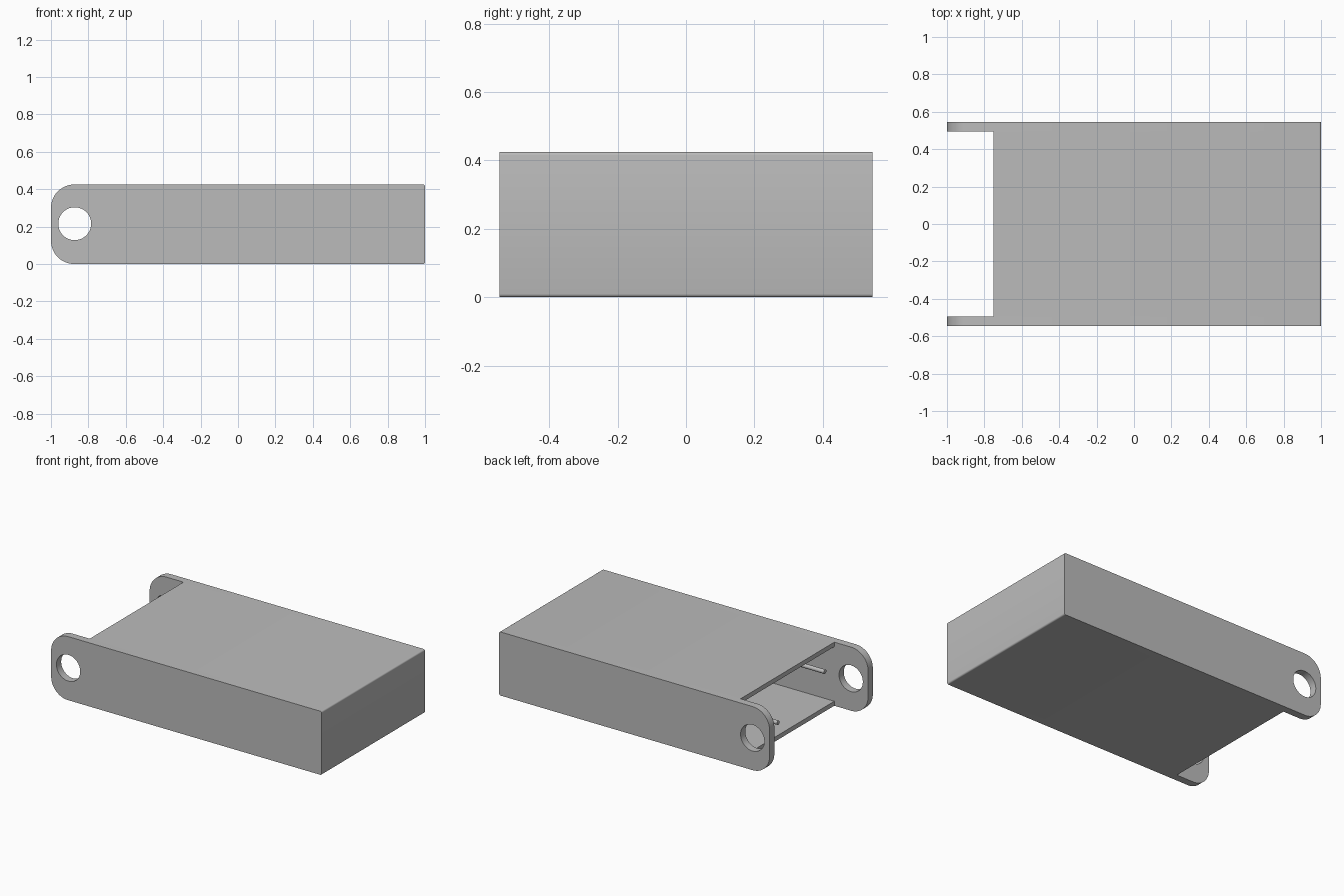
import bpy, bmesh, math

if "Cube" in bpy.data.objects:
    bpy.data.objects.remove(bpy.data.objects["Cube"])

H = 0.425        # overall height
HALF_Y = 0.545   # half width
WALL = 0.05      # side wall thickness

grey = bpy.data.materials.new("plain grey")
grey.diffuse_color = (0.5, 0.5, 0.5, 1)
grey.use_nodes = True
grey.node_tree.nodes["Principled BSDF"].inputs["Base Color"].default_value = grey.diffuse_color


def arc(cx, cz, r, a0, a1, n):
    """Points on an arc, angles in degrees."""
    return [(cx + r * math.cos(math.radians(a0 + (a1 - a0) * i / n)),
             cz + r * math.sin(math.radians(a0 + (a1 - a0) * i / n)))
            for i in range(n + 1)]


def extrude_xz(name, loops, y0, y1):
    """Solid from closed x-z outlines (later ones are holes), between y0 and y1."""
    cu = bpy.data.curves.new(name, 'CURVE')
    cu.dimensions = '2D'
    cu.fill_mode = 'BOTH'
    cu.extrude = (y1 - y0) / 2
    for pts in loops:
        sp = cu.splines.new('POLY')
        sp.points.add(len(pts) - 1)
        for p, (x, z) in zip(sp.points, pts):
            p.co = (x, z, 0, 1)
        sp.use_cyclic_u = True
    tmp = bpy.data.objects.new(name + " outline", cu)
    bpy.context.collection.objects.link(tmp)
    bpy.context.view_layer.update()
    me = bpy.data.meshes.new_from_object(
        tmp.evaluated_get(bpy.context.evaluated_depsgraph_get()))
    bpy.data.objects.remove(tmp)
    bm = bmesh.new()
    bm.from_mesh(me)
    bmesh.ops.remove_doubles(bm, verts=bm.verts, dist=1e-5)
    for v in bm.verts:          # stand the flat outline upright
        x, z, d = v.co
        v.co = (x, (y0 + y1) / 2 - d, z)
    bmesh.ops.recalc_face_normals(bm, faces=bm.faces)
    bm.to_mesh(me)
    bm.free()
    return finish(name, me)


def finish(name, me):
    me.materials.clear()
    me.materials.append(grey)
    ob = bpy.data.objects.new(name, me)
    bpy.context.collection.objects.link(ob)
    bpy.ops.object.select_all(action='DESELECT')
    ob.select_set(True)
    bpy.context.view_layer.objects.active = ob
    bpy.ops.object.shade_smooth_by_angle(angle=math.radians(30))
    return ob


# Side walls with rounded, pierced ears
R, E = 0.125, 0.01
side = (arc(-1 + R, R, R, 270, 180, 12) + arc(-1 + R, H - R, R, 180, 90, 12)
        + arc(1 - E, H - E, E, 90, 0, 4) + arc(1 - E, E, E, 0, -90, 4))
hole = arc(-0.873, H / 2 + 0.003, 0.088, 0, 360, 40)[:-1]
extrude_xz("front_side_wall", [side, hole], -HALF_Y, -HALF_Y + WALL)
extrude_xz("back_side_wall", [side, hole], HALF_Y - WALL, HALF_Y)

# Top, end wall and floor as one folded shell, open at the ear end
T = 0.03
shell = ([(-0.75, H), (-0.75, H - T), (0.95, H - T), (0.95, T), (-0.75, T), (-0.75, 0)]
         + arc(1 - E, E, E, -90, 0, 4) + arc(1 - E, H - E, E, 0, 90, 4))
extrude_xz("folded_shell", [shell], -HALF_Y + WALL, HALF_Y - WALL)

# Thin pins running from the end wall to the opening
for name, y, z, x0 in (("upper_pin", -0.44, 0.24, -0.72), ("lower_pin", 0.04, 0.08, -0.71)):
    bpy.ops.mesh.primitive_cylinder_add(
        vertices=16, radius=0.014, depth=0.96 - x0,
        location=((0.96 + x0) / 2, y, z), rotation=(0, math.pi / 2, 0))
    pin = bpy.context.object
    pin.name = name
    pin.data.materials.append(grey)
    bpy.ops.object.shade_smooth_by_angle(angle=math.radians(30))
